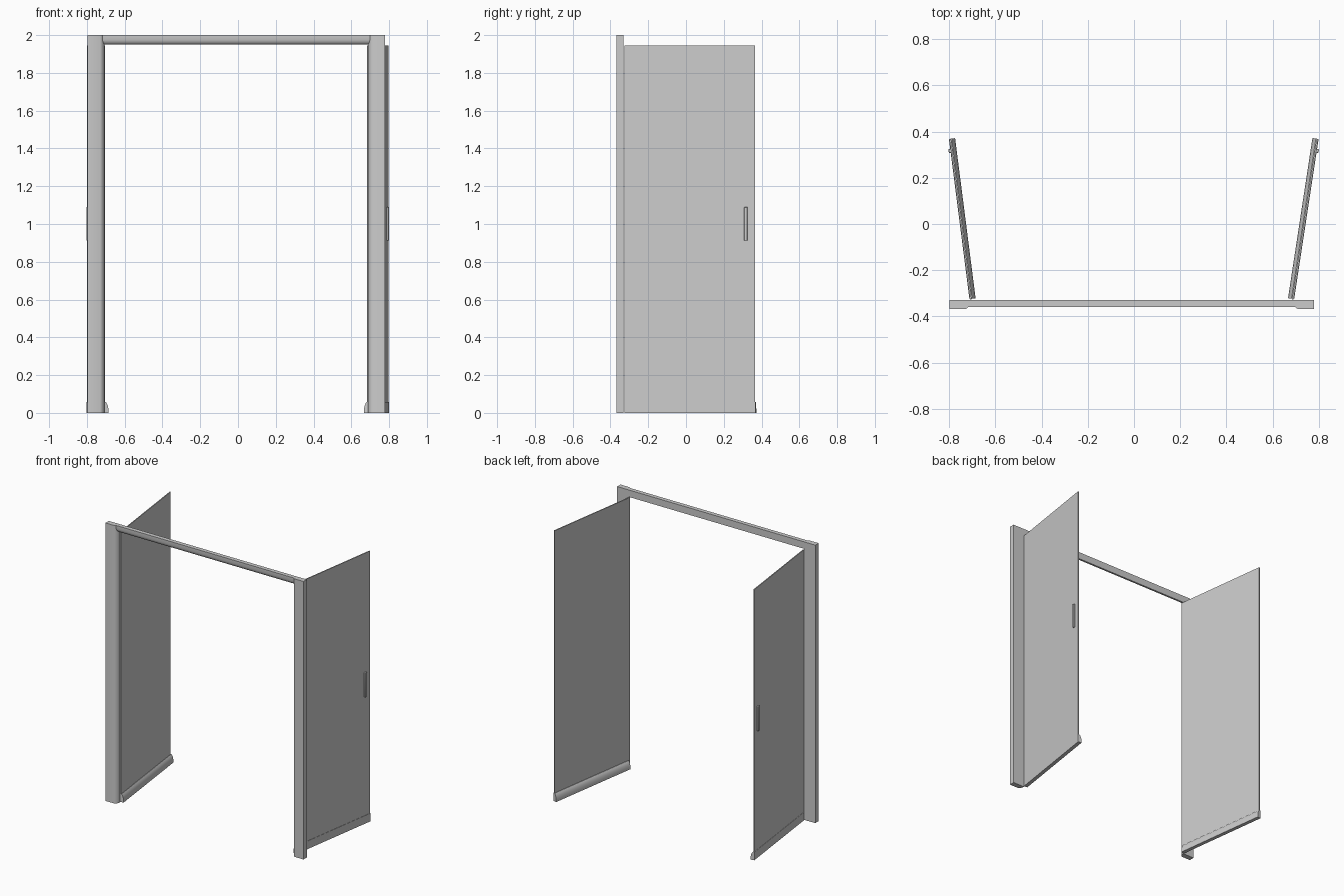
import bpy, bmesh
from mathutils import Vector

if "Cube" in bpy.data.objects:
    bpy.data.objects.remove(bpy.data.objects["Cube"])


def loft(name, rings):
    """Closed solid through two or more matching rings of 3D points."""
    bm = bmesh.new()
    loops = [[bm.verts.new(p) for p in ring] for ring in rings]
    n = len(loops[0])
    for a, b in zip(loops, loops[1:]):
        for i in range(n):
            j = (i + 1) % n
            bm.faces.new((a[i], a[j], b[j], b[i]))
    bm.faces.new(loops[0])
    bm.faces.new(loops[-1])
    bmesh.ops.recalc_face_normals(bm, faces=bm.faces)
    mesh = bpy.data.meshes.new(name)
    bm.to_mesh(mesh)
    bm.free()
    obj = bpy.data.objects.new(name, mesh)
    bpy.context.collection.objects.link(obj)
    bpy.context.view_layer.objects.active = obj
    bpy.ops.object.select_all(action='DESELECT')
    obj.select_set(True)
    bpy.ops.object.shade_smooth_by_angle(angle=0.5)
    return obj


BACK = -0.33

# Upright posts: plan profile as (distance in from outer edge, y)
post = [(0, BACK), (0, -0.368), (0.068, -0.368), (0.078, -0.363),
        (0.085, -0.354), (0.09, -0.345), (0.09, BACK)]
for side, outer, s in (("left", -0.798, 1), ("right", 0.779, -1)):
    loft(side + "_post", [[(outer + s * u, y, z) for u, y in post] for z in (0, 2.0)])

# Header beam with a rounded lower front edge
header = [(BACK, 2.0), (-0.36, 2.0), (-0.36, 1.975), (-0.356, 1.963),
          (-0.349, 1.954), (-0.34, 1.95), (BACK, 1.95)]
loft("header_beam", [[(x, y, z) for y, z in header] for x in (-0.797, 0.778)])

# Bottom rail cross-section: (distance in from outer face, z)
rail = [(0, 0), (0, 0.058), (0.012, 0.058), (0.018, 0.05),
        (0.024, 0.036), (0.027, 0.018), (0.027, 0)]


def door(side, front, back, inward):
    """Door leaf along a line in plan, between its outer front and back edges."""
    a, b = Vector((*front, 0)), Vector((*back, 0))
    d = (b - a).normalized()
    n = Vector((-d.y, d.x, 0))
    if n.x * inward < 0:
        n = -n
    length = (b - a).length

    def at(t, u, z):
        return a + d * t + n * u + Vector((0, 0, z))

    def block(name, t0, t1, u0, u1, z0, z1):
        return loft(name, [[at(t, u, z) for t, u in
                            ((t0, u0), (t1, u0), (t1, u1), (t0, u1))] for z in (z0, z1)])

    # Panel, rail and handle
    block(side + "_door_panel", 0, length - 0.004, 0.002, 0.009, 0.004, 1.945)
    loft(side + "_bottom_rail", [[at(t, u, z) for u, z in rail] for t in (0.002, length)])
    grip = block(side + "_handle", length - 0.06, length - 0.043, -0.008, 0.004, 0.912, 1.09)
    bevel = grip.modifiers.new("soft_edges", 'BEVEL')
    bevel.width = 0.003
    bevel.segments = 2


door("left", (-0.712, -0.327), (-0.801, 0.368), 1)
door("right", (0.693, -0.327), (0.799, 0.368), -1)
